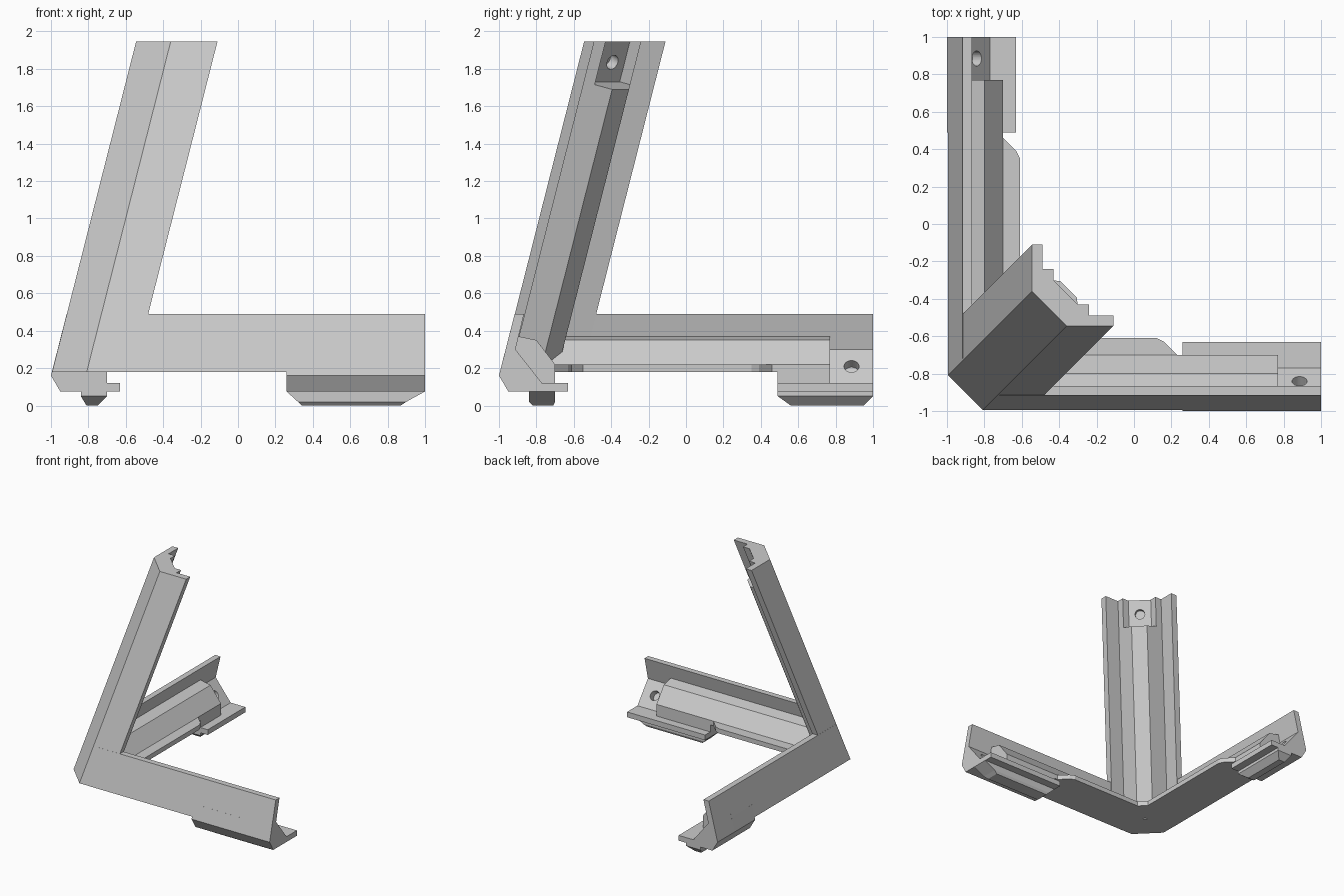
import bpy, bmesh
from mathutils import Vector

if "Cube" in bpy.data.objects:
    bpy.data.objects.remove(bpy.data.objects["Cube"])

LEAN = 0.2543   # inward lean of the post and outer faces per unit height
TOP = 1.945
GREY = (0.6, 0.6, 0.6, 1)
mat = bpy.data.materials.new("light grey plastic")
mat.use_nodes = True
mat.diffuse_color = GREY
mat.node_tree.nodes["Principled BSDF"].inputs["Base Color"].default_value = GREY


def loft(name, rings):
    """Solid through a stack of matching rings."""
    bm = bmesh.new()
    loops = [[bm.verts.new(p) for p in ring] for ring in rings]
    n = len(loops[0])
    for a, b in zip(loops, loops[1:]):
        for i in range(n):
            j = (i + 1) % n
            bm.faces.new((a[i], a[j], b[j], b[i]))
    bm.faces.new(loops[0])
    bm.faces.new(loops[-1])
    bmesh.ops.recalc_face_normals(bm, faces=bm.faces)
    me = bpy.data.meshes.new(name)
    bm.to_mesh(me)
    bm.free()
    ob = bpy.data.objects.new(name, me)
    bpy.context.collection.objects.link(ob)
    me.materials.append(mat)
    return ob


def rod(name, centre, axis, radius, half):
    bpy.ops.mesh.primitive_cylinder_add(vertices=32, radius=radius, depth=2 * half, location=centre)
    ob = bpy.context.object
    ob.name = name
    ob.rotation_mode = 'QUATERNION'
    ob.rotation_quaternion = Vector(axis).to_track_quat('Z', 'Y')
    bpy.context.view_layer.update()
    return ob


def combine(target, tool, operation):
    mod = target.modifiers.new(operation.title(), 'BOOLEAN')
    mod.operation, mod.solver, mod.object = operation, 'EXACT', tool
    bpy.context.view_layer.objects.active = target
    bpy.ops.object.modifier_apply(modifier=mod.name)
    bpy.data.objects.remove(tool)


def mirrored(half):
    """Complete a plan outline across the diagonal."""
    return half + [(y, x) for x, y in reversed(half)]


# Leaning post, outlined at its top end and sheared down to the base
def lean(outline, height):
    ring = []
    for x, y in outline:
        z = height(x, y)
        s = LEAN * (z - TOP)
        ring.append((x + s, y + s, z))
    return ring


def base(x, y):
    return 0.18


shell = mirrored([(-0.545, -0.36), (-0.545, -0.11), (-0.49, -0.11),
                  (-0.49, -0.24), (-0.43, -0.24), (-0.43, -0.30)])
rib = mirrored([(-0.43, -0.30), (-0.43, -0.24), (-0.33, -0.24)])
# slip the rib slightly into the shell
rib = [(-0.45, -0.32), *rib[1:-1], (-0.32, -0.45)]
rib = [(-0.45, -0.24), *rib[2:-2], (-0.24, -0.45), (-0.32, -0.45), (-0.45, -0.32)]

bracket = loft("corner_bracket", [lean(shell, base), lean(shell, lambda x, y: TOP)])
rib_end = lambda x, y: 1.69 - LEAN * (x + y + 0.57)
combine(bracket, loft("post_rib", [lean(rib, base), lean(rib, rib_end)]), 'UNION')

# Horizontal arm sections: inward position, height
core = [(-0.995, 0.18), (-0.916, 0.49), (-0.866, 0.49), (-0.895, 0.37),
        (-0.80, 0.35), (-0.70, 0.22), (-0.70, 0.18)]
foot = [(-1, 0.16), (-0.995, 0.18), (-0.97, 0.28), (-0.80, 0.28), (-0.70, 0.18), (-0.70, 0.12),
        (-0.63, 0.12), (-0.63, 0.075), (-0.95, 0.075)]
socket = [(-1, 0.16), (-0.916, 0.49), (-0.866, 0.49), (-0.912, 0.30),
          (-0.77, 0.12), (-0.63, 0.12), (-0.63, 0.075), (-0.95, 0.075)]


def build_arm(side, start, place, pad_rings):
    def extrude(part, section, a, b):
        rings = [[place(t, u, z) for u, z in section] for t in (a, b)]
        combine(bracket, loft(side + part, rings), 'UNION')

    extrude("_arm", core, -0.72, 0.77)
    extrude("_foot", foot, start, 0.77)
    extrude("_socket", socket, 0.77, 1)

    # Thin inner ledge with a clipped end
    plan = [(-0.72, -0.8), (-0.72, -0.55), (-0.61, -0.55), (-0.55, -0.61),
            (start - 0.14, -0.61), (start - 0.10, -0.63), (start - 0.03, -0.70), (start - 0.03, -0.8)]
    ledge = loft(side + "_ledge", [[place(t, u, z) for t, u in plan] for z in (0.18, 0.22)])
    combine(bracket, ledge, 'UNION')

    # Tapered pad under the foot
    rings = [[place(*p) for p in ((a, c, z), (b, c, z), (b, d, z), (a, d, z))]
             for a, b, c, d, z in pad_rings]
    combine(bracket, loft(side + "_pad", rings), 'UNION')

    # Blind screw hole
    hole = rod(side + "_hole", place(0.885, -0.84, 0.21), place(0, 0.79, 0.61), 0.04, 0.06)
    combine(bracket, hole, 'DIFFERENCE')


build_arm("left", 0.26, lambda t, u, z: (t, u, z),
          [(0.26, 1, -0.84, -0.70, 0.09), (0.26, 1, -0.84, -0.70, 0.075),
           (0.32, 0.90, -0.84, -0.70, 0.02), (0.34, 0.87, -0.82, -0.71, 0)])
build_arm("back", 0.49, lambda t, u, z: (u, t, z),
          [(0.49, 1, -0.84, -0.70, 0.09), (0.49, 1, -0.84, -0.70, 0.05),
           (0.56, 0.95, -0.81, -0.75, 0)])

# Blind screw hole at the top of the post
combine(bracket, rod("post_hole", (-0.393, -0.393, 1.835), (1, 1, -0.51), 0.04, 0.06), 'DIFFERENCE')
